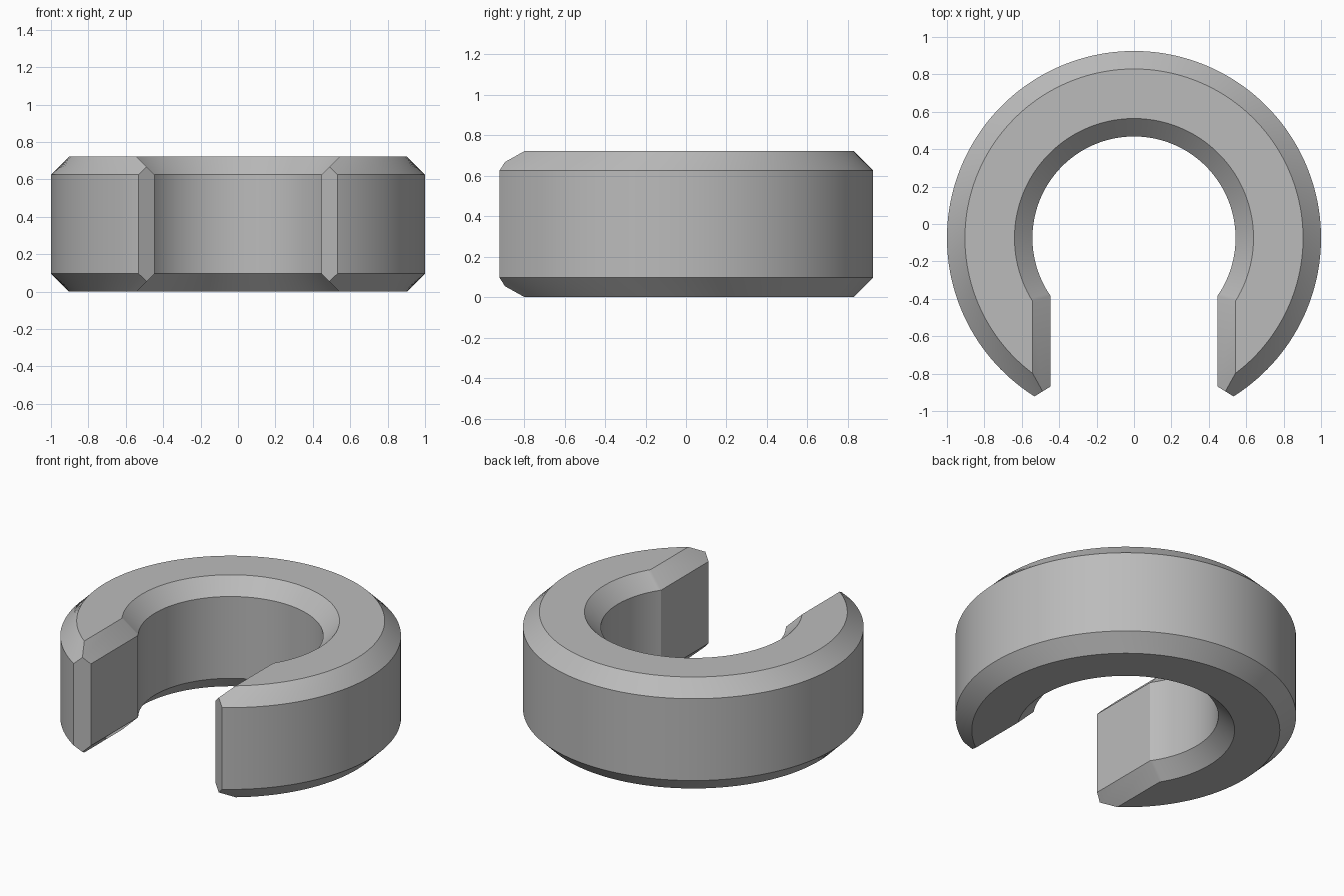
import bpy, bmesh
from math import asin, pi, sin, cos, radians
from mathutils import Vector

cube = bpy.data.objects.get("Cube")
if cube:
    bpy.data.objects.remove(cube, do_unlink=True)

OUTER, INNER, HEIGHT, BEVEL = 1.0, 0.543, 0.722, 0.096
GAP, CENTRE_Y, STEPS = 0.4465, -0.075, 72

metal = bpy.data.materials.new("plain grey")
metal.use_nodes = True
grey = (0.5, 0.5, 0.5, 1)
metal.diffuse_color = grey
metal.node_tree.nodes["Principled BSDF"].inputs["Base Color"].default_value = grey

# Bevelled cross-section: radius, height and half-width of the gap there
low, high = BEVEL, HEIGHT - BEVEL
wide = GAP + BEVEL
section = [
    (INNER, low, GAP), (INNER, high, GAP),
    (INNER + BEVEL, HEIGHT, wide), (OUTER - BEVEL, HEIGHT, wide),
    (OUTER, high, GAP), (OUTER, low, GAP),
    (OUTER - BEVEL, 0, wide), (INNER + BEVEL, 0, wide),
]

# Half of the ring: each row sweeps from the back round to the gap wall
bm = bmesh.new()
rows = []
for radius, z, half_gap in section:
    end = pi - asin(half_gap / radius)
    rows.append([bm.verts.new((radius * sin(end * i / STEPS),
                               CENTRE_Y + radius * cos(end * i / STEPS), z))
                 for i in range(STEPS + 1)])
for k, row in enumerate(rows):
    nxt = rows[(k + 1) % len(rows)]
    for i in range(STEPS):
        bm.faces.new((row[i], row[i + 1], nxt[i + 1], nxt[i]))

# Gap wall with its upper and lower bevels
for ids in ((1, 2, 3, 4), (0, 1, 4, 5), (7, 0, 5, 6)):
    bm.faces.new([rows[k][-1] for k in ids])

# Blunt the sharp tip of the arm
tip_inner, tip_outer = Vector((GAP, -0.869, 0)), Vector((0.529, -0.92, 0))
along = tip_outer - tip_inner
cut = bmesh.ops.bisect_plane(
    bm, geom=bm.verts[:] + bm.edges[:] + bm.faces[:], dist=1e-5,
    plane_co=tip_inner, plane_no=Vector((along.y, -along.x, 0)).normalized(),
    clear_outer=True)
edges = [e for e in cut["geom_cut"] if isinstance(e, bmesh.types.BMEdge)]
bmesh.ops.edgeloop_fill(bm, edges=edges)
bmesh.ops.recalc_face_normals(bm, faces=bm.faces[:])

mesh = bpy.data.meshes.new("open_ring")
bm.to_mesh(mesh)
bm.free()
# An open half shell may come out inside out; the top must face up
top = max(mesh.polygons, key=lambda p: p.center.z)
if top.normal.z < 0:
    mesh.flip_normals()
mesh.materials.append(metal)
ring = bpy.data.objects.new("open_ring", mesh)
bpy.context.collection.objects.link(ring)

# Mirror to the other arm and shade
mirror = ring.modifiers.new("Mirror", 'MIRROR')
mirror.use_axis = (True, False, False)
mirror.use_clip = True
bpy.context.view_layer.objects.active = ring
ring.select_set(True)
bpy.ops.object.modifier_apply(modifier="Mirror")
bpy.ops.object.shade_smooth_by_angle(angle=radians(25))
